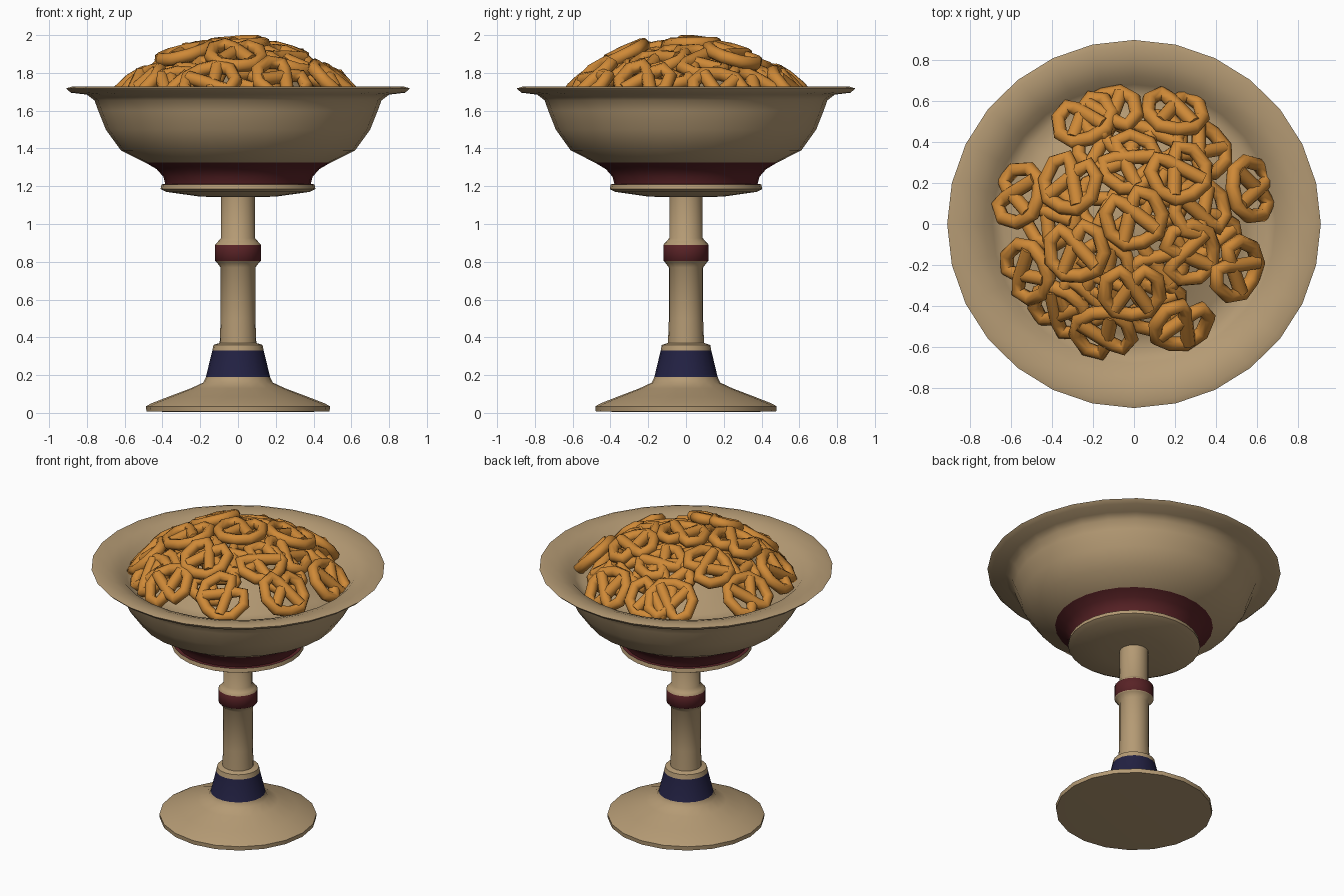
import bpy, bmesh, math, random
from mathutils import Vector, Matrix

if "Cube" in bpy.data.objects:
    bpy.data.objects.remove(bpy.data.objects["Cube"])

random.seed(4)


def material(name, rgb):
    m = bpy.data.materials.new(name)
    m.diffuse_color = (*rgb, 1)
    m.use_nodes = True
    m.node_tree.nodes["Principled BSDF"].inputs["Base Color"].default_value = m.diffuse_color
    return m


STONE = material("tan ceramic", (0.46, 0.325, 0.175))
RED = material("dark red band", (0.098, 0.016, 0.019))
NAVY = material("navy band", (0.016, 0.015, 0.055))
BAKED = material("baked golden brown", (0.62, 0.25, 0.038))


def smooth(ob, angle):
    bpy.ops.object.select_all(action='DESELECT')
    ob.select_set(True)
    bpy.context.view_layer.objects.active = ob
    bpy.ops.object.shade_smooth_by_angle(angle=math.radians(angle))


def lathe(name, profile, mats, bands=(), sides=28):
    """Spin (radius, z) points; bands are (z low, z high, material index)."""
    bm = bmesh.new()
    rings = []
    for r, z in profile:
        if r == 0:
            rings.append([bm.verts.new((0, 0, z))] * sides)
        else:
            rings.append([bm.verts.new((r * math.cos(2 * math.pi * i / sides),
                                        r * math.sin(2 * math.pi * i / sides) * 0.985, z))
                          for i in range(sides)])
    for a, b in zip(rings, rings[1:]):
        for i in range(sides):
            j = (i + 1) % sides
            f = bm.faces.new(list(dict.fromkeys((a[i], a[j], b[j], b[i]))))
            zc = sum(v.co.z for v in f.verts) / len(f.verts)
            for lo, hi, k in bands:
                if lo < zc < hi:
                    f.material_index = k
    bmesh.ops.recalc_face_normals(bm, faces=bm.faces)
    me = bpy.data.meshes.new(name)
    bm.to_mesh(me)
    bm.free()
    for m in mats:
        me.materials.append(m)
    ob = bpy.data.objects.new(name, me)
    bpy.context.collection.objects.link(ob)
    smooth(ob, 55)
    return ob


# Foot and stem, with a navy collar and a red ring
lathe("foot_and_stem", [
    (0, 0.012), (0.40, 0.006), (0.485, 0.008), (0.487, 0.035), (0.46, 0.05), (0.37, 0.085),
    (0.25, 0.13), (0.185, 0.16), (0.17, 0.19), (0.136, 0.33), (0.13, 0.36), (0.097, 0.37),
    (0.092, 0.50), (0.092, 0.77), (0.115, 0.80), (0.122, 0.805), (0.122, 0.89), (0.108, 0.905),
    (0.09, 0.925), (0.09, 1.16), (0, 1.16)],
    [STONE, NAVY, RED], [(0.19, 0.33, 1), (0.805, 0.89, 2)], 20)

# Bowl with flared lip, red lower band and a raised filling inside
lathe("bowl", [
    (0, 1.14), (0.2, 1.145), (0.38, 1.17), (0.41, 1.185), (0.405, 1.21), (0.385, 1.212),
    (0.395, 1.25), (0.43, 1.29), (0.49, 1.325), (0.62, 1.39), (0.70, 1.50),
    (0.74, 1.60), (0.76, 1.655), (0.80, 1.685), (0.885, 1.695), (0.91, 1.718),
    (0.88, 1.727), (0.80, 1.715), (0.73, 1.69), (0.69, 1.65), (0.64, 1.62), (0.55, 1.64),
    (0.40, 1.72), (0.2, 1.80), (0, 1.83)],
    [STONE, RED], [(1.211, 1.32, 1)])


# One pretzel: a thick bent strand with crossing arms
half = [(0, -0.125, -0.004), (-0.085, -0.108, -0.004), (-0.135, -0.03, 0), (-0.122, 0.07, 0),
        (-0.06, 0.115, 0.003), (-0.02, 0.075, 0.006), (0.02, 0.01, 0.012), (0.085, -0.09, 0.012)]
path = [(-x, y, z * 0.3) for x, y, z in reversed(half[1:])] + half
cu = bpy.data.curves.new("strand", 'CURVE')
cu.dimensions = '3D'
cu.bevel_depth = 0.036
cu.bevel_resolution = 2
cu.use_fill_caps = True
sp = cu.splines.new('POLY')
sp.points.add(len(path) - 1)
for p, c in zip(sp.points, path):
    p.co = (*c, 1)
tmp = bpy.data.objects.new("strand", cu)
bpy.context.collection.objects.link(tmp)
bpy.context.view_layer.update()
pretzel = bpy.data.meshes.new_from_object(
    tmp.evaluated_get(bpy.context.evaluated_depsgraph_get()))
bpy.data.objects.remove(tmp)
pretzel.name = "pretzel"
pretzel.materials.clear()
pretzel.materials.append(BAKED)

# Heap of pretzels laid on a dome: (x, y, turn in degrees, depth below top layer)
heap = [
    (0.0, 0.03, 20, 0), (-0.31, 0.20, -20, 0), (0.22, 0.25, 30, 0), (-0.28, -0.13, 10, 0),
    (-0.01, -0.33, 0, 0), (-0.24, 0.51, 20, 0), (-0.12, 0.54, 200, 0.01), (0.20, 0.55, 0, 0),
    (-0.56, 0.14, 80, 0), (0.57, 0.17, -90, 0), (-0.52, -0.23, 120, 0), (0.50, -0.22, 60, 0),
    (0.23, -0.49, -20, 0), (-0.15, -0.53, 200, 0), (-0.36, -0.42, 150, 0.03),
    (0.27, -0.14, 100, 0.04), (0.32, 0.07, 200, 0.04), (-0.02, 0.30, 60, 0.04),
    (0.33, 0.37, 140, 0.05), (-0.14, 0.38, 10, 0.05), (-0.40, 0.03, 40, 0.06),
    (0.12, -0.18, 70, 0.06), (-0.15, -0.22, 200, 0.06), (0.12, 0.14, 120, 0.07),
    (-0.14, 0.10, 300, 0.07), (0.10, 0.42, 30, 0.06), (0.10, -0.40, 80, 0.07),
    (-0.22, -0.36, 15, 0.06), (0.38, -0.08, 160, 0.07)]
DROP, EDGE, POWER = 0.27, 0.62, 2.5
obs = []
for i, (x, y, turn, depth) in enumerate(heap):
    r = math.hypot(x, y)
    slope = DROP * POWER / EDGE * (r / EDGE) ** (POWER - 1)
    n = Vector((slope * x / r, slope * y / r, 1)).normalized()
    wobble = 0.04 if r < 0.1 else 0.1
    n += Vector((random.uniform(-wobble, wobble), random.uniform(-wobble, wobble), 0))
    z = 1.95 - DROP * (r / EDGE) ** POWER
    ob = bpy.data.objects.new(f"pretzel_{i + 1:02d}", pretzel)
    bpy.context.collection.objects.link(ob)
    ob.matrix_world = (Matrix.Translation((x, y, z - depth))
                       @ Vector((0, 0, 1)).rotation_difference(n).to_matrix().to_4x4()
                       @ Matrix.Rotation(math.radians(turn), 4, 'Z'))
    obs.append(ob)
smooth(obs[0], 80)

# Settle the heap so its top is at the full height
bpy.context.view_layer.update()
top = max((o.matrix_world @ v.co).z for o in obs for v in pretzel.vertices)
for o in obs:
    o.location.z += 2.0 - top
